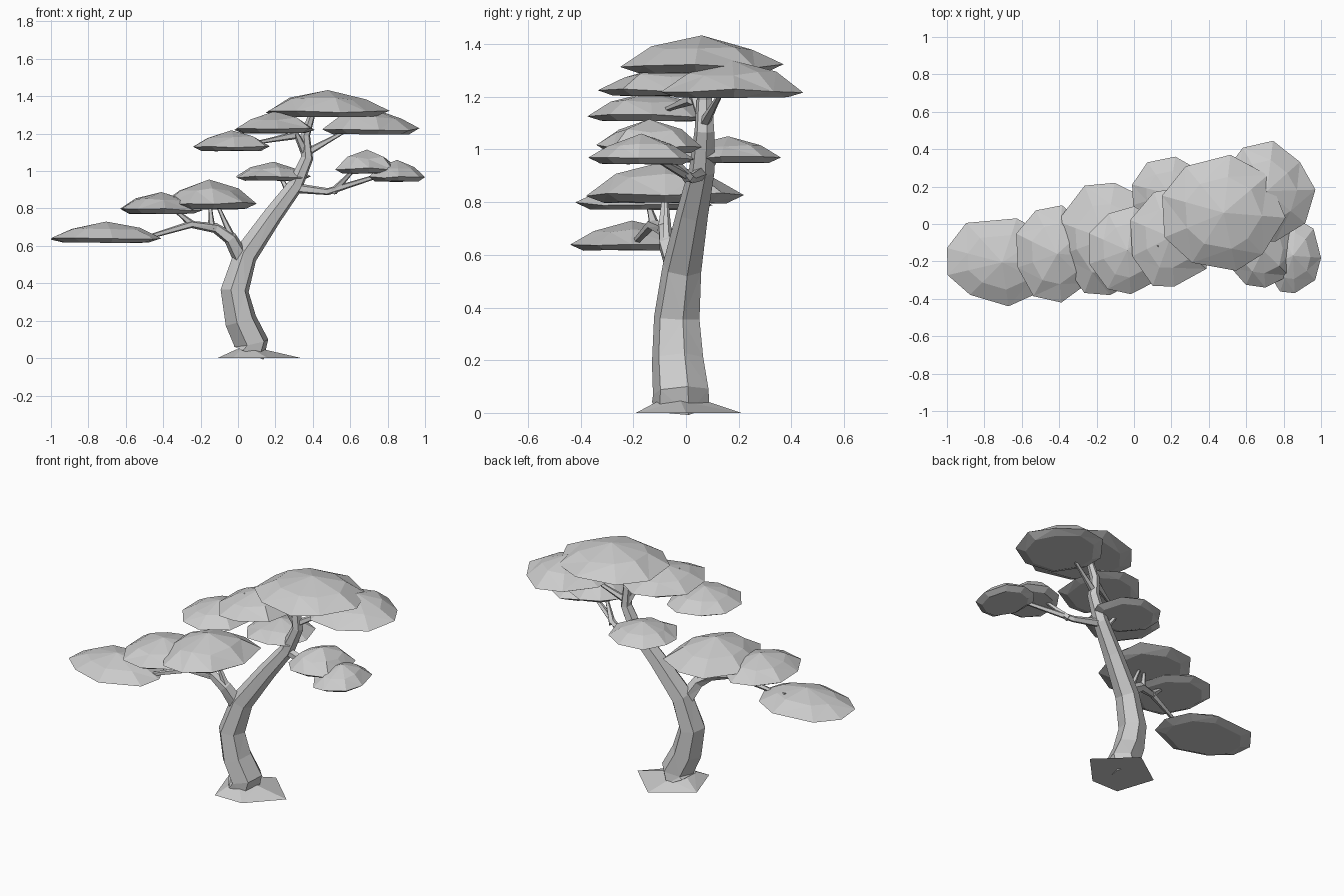
import bpy, bmesh, math, random
from mathutils import Vector

if "Cube" in bpy.data.objects:
    bpy.data.objects.remove(bpy.data.objects["Cube"])

random.seed(4)
grey = bpy.data.materials.new("plain grey")
grey.diffuse_color = (0.6, 0.6, 0.6, 1)
grey.use_nodes = True
grey.node_tree.nodes["Principled BSDF"].inputs["Base Color"].default_value = grey.diffuse_color


def finish(bm, name):
    quads = [f for f in bm.faces if len(f.verts) == 4]
    bmesh.ops.triangulate(bm, faces=quads)
    bmesh.ops.recalc_face_normals(bm, faces=bm.faces[:])
    me = bpy.data.meshes.new(name)
    bm.to_mesh(me)
    bm.free()
    me.materials.append(grey)
    bpy.context.collection.objects.link(bpy.data.objects.new(name, me))


def bridge(bm, a, b):
    n = len(a)
    for i in range(n):
        j = (i + 1) % n
        bm.faces.new((a[i], a[j], b[j], b[i]))


def tube(name, pts, radius, sides, deep=1.0):
    """Faceted limb along pts; radius(t, z) gives its thickness, deep widens it in y."""
    bm = bmesh.new()
    path = [Vector(p) for p in pts]
    last = len(path) - 1
    rings = []
    for i, c in enumerate(path):
        t = (path[min(i + 1, last)] - path[max(i - 1, 0)]).normalized()
        u = Vector((0, 1, 0)).cross(t).normalized()
        v = t.cross(u) * deep
        r = radius(i / last, c.z)
        angles = [2 * math.pi * (k + 0.25) / sides for k in range(sides)]
        rings.append([bm.verts.new(c + r * (u * math.cos(a) + v * math.sin(a))) for a in angles])
    for a, b in zip(rings, rings[1:]):
        bridge(bm, a, b)
    bm.faces.new(rings[0])
    bm.faces.new(rings[-1])
    finish(bm, name)


def pad(name, c, rx, ry, h):
    """Low nine-sided leaf cloud with a shallow underside and a soft peak."""
    n = 9
    rim = []
    for k in range(n):
        a = 2 * math.pi * (k + random.uniform(-0.15, 0.15)) / n
        r = random.uniform(0.95, 1.08)
        rim.append([r * math.cos(a), r * math.sin(a)])
    # stretch the uneven rim to the exact half widths
    for i, half in enumerate((rx, ry)):
        mn, mx = min(p[i] for p in rim), max(p[i] for p in rim)
        for p in rim:
            p[i] = half * (2 * (p[i] - mn) / (mx - mn) - 1)
    bm = bmesh.new()

    def ring(s, f, wob):
        return [bm.verts.new((c.x + x * s, c.y + y * s, c.z + h * (f + random.uniform(-wob, wob))))
                for x, y in rim]
    low, edge, mid = ring(0.78, 0.02, 0.02), ring(1.0, 0.2, 0.05), ring(0.62, 0.66, 0.06)
    peak = bm.verts.new((c.x, c.y, c.z + h))
    bridge(bm, low, edge)
    bridge(bm, edge, mid)
    for k in range(n):
        bm.faces.new((mid[k], mid[(k + 1) % n], peak))
    bm.faces.new(low)
    finish(bm, name)


# root flare: low five-pointed skirt rising to the trunk
bm = bmesh.new()
foot = [(0.34, 0), (0.12, 0.21), (-0.11, 0.05), (-0.03, -0.19), (0.16, -0.19)]
base = [bm.verts.new((x, y, 0)) for x, y in foot]
neck = [bm.verts.new((0.04 + 0.35 * (x - 0.04), y * 0.45 - 0.02, 0.045)) for x, y in foot]
bridge(bm, base, neck)
bm.faces.new(base)
bm.faces.new(neck)
finish(bm, "root_flare")

# trunk, thinning with height
trunk = [(0.05, -0.02, 0.03), (0.072, -0.02, 0.08), (0.015, -0.032, 0.2), (-0.018, -0.035, 0.36),
         (0.04, -0.015, 0.55), (0.185, 0.025, 0.76), (0.305, 0.06, 0.92), (0.37, 0.07, 1.07),
         (0.36, 0.07, 1.19), (0.4, 0.06, 1.32)]
tube("trunk", trunk, lambda t, z: 0.1 - 0.062 * z, 6, 1.15)


def taper(r):
    return lambda t, z: r * (1 - t) ** 1.3 + 0.008


# main branches
tube("left_branch", [(0.02, -0.03, 0.53), (-0.04, -0.07, 0.64), (-0.12, -0.08, 0.695),
                     (-0.25, -0.13, 0.715), (-0.47, -0.19, 0.65), (-0.62, -0.11, 0.7)], taper(0.04), 5)
tube("right_branch", [(0.3, 0.06, 0.91), (0.48, 0.02, 0.89), (0.72, -0.11, 0.965),
                      (0.85, -0.15, 0.98)], taper(0.02), 5)
tube("upper_left_branch", [(0.36, 0.07, 1.1), (0.31, 0.03, 1.2), (0.125, -0.12, 1.29)], taper(0.018), 5)

# leaf pads: centre of underside, half widths in x and y, height
pads = {
    "left_tip": (-0.705, -0.205, 0.615, 0.295, 0.235, 0.115),
    "left_middle": (-0.41, -0.16, 0.77, 0.22, 0.26, 0.118),
    "left_inner": (-0.155, -0.08, 0.795, 0.255, 0.3, 0.16),
    "back": (0.19, 0.16, 0.947, 0.2, 0.2, 0.103),
    "right_inner": (0.69, -0.14, 0.985, 0.17, 0.2, 0.13),
    "right_tip": (0.85, -0.17, 0.942, 0.15, 0.2, 0.118),
    "upper_left_tip": (-0.035, -0.14, 1.105, 0.205, 0.235, 0.113),
    "upper_left": (0.195, -0.07, 1.2, 0.215, 0.265, 0.12),
    "crown": (0.48, 0.06, 1.288, 0.33, 0.31, 0.145),
    "upper_right": (0.71, 0.175, 1.193, 0.26, 0.27, 0.145),
}
for name, (x, y, z, rx, ry, h) in pads.items():
    pad(name + "_leaf_pad", Vector((x, y, z)), rx, ry, h)

# twigs: each reaches from a limb most of the way to its pad, ending inside it
twigs = [("left_middle", (-0.24, -0.12, 0.71)), ("left_inner", (-0.14, -0.09, 0.69)),
         ("left_inner", (-0.03, -0.07, 0.64)), ("back", (0.28, 0.05, 0.87)),
         ("right_inner", (0.51, 0.01, 0.89)), ("upper_right", (0.37, 0.07, 1.1)),
         ("upper_left_tip", (0.3, 0.02, 1.19))]
for i, (name, start) in enumerate(twigs):
    a, b = Vector(start), Vector(pads[name][:3])
    end = a.lerp(b, 0.7)
    end.z = b.z + 0.04
    tube(f"twig_{i + 1}", [a, a.lerp(end, 0.5), end], taper(0.014), 5)
